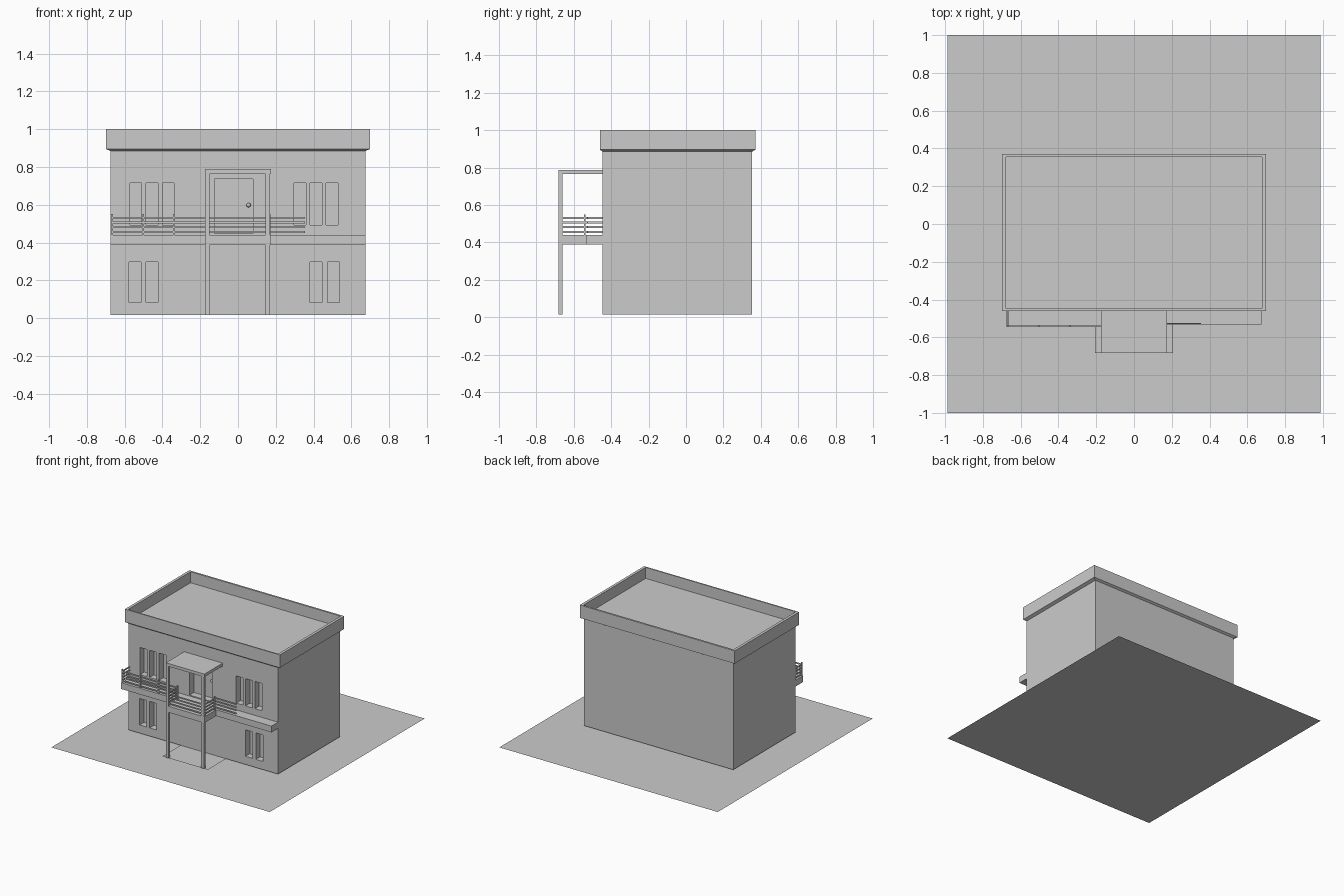
import bpy
import bmesh
from mathutils import Matrix, Vector

cube = bpy.data.objects.get("Cube")
if cube:
    bpy.data.objects.remove(cube, do_unlink=True)

grey = bpy.data.materials.new("plain_grey")
grey.use_nodes = True
grey.diffuse_color = (0.6, 0.6, 0.6, 1)
grey.node_tree.nodes["Principled BSDF"].inputs["Base Color"].default_value = (0.6, 0.6, 0.6, 1)


def finish(name, bm):
    bmesh.ops.recalc_face_normals(bm, faces=bm.faces)
    mesh = bpy.data.meshes.new(name)
    bm.to_mesh(mesh)
    bm.free()
    mesh.materials.append(grey)
    obj = bpy.data.objects.new(name, mesh)
    bpy.context.collection.objects.link(obj)
    return obj


def boxes(name, spans):
    """Join boxes, each given as ((x0, x1), (y0, y1), (z0, z1))."""
    bm = bmesh.new()
    for span in spans:
        centre = Vector([(a + b) / 2 for a, b in span])
        size = [b - a for a, b in span]
        bmesh.ops.create_cube(bm, size=1, matrix=Matrix.LocRotScale(centre, None, size))
    return finish(name, bm)


def sheet(name, xs, ys, z):
    bm = bmesh.new()
    bm.faces.new([bm.verts.new((xs[i], ys[j], z)) for i, j in ((0, 0), (1, 0), (1, 1), (0, 1))])
    obj = finish(name, bm)
    if obj.data.polygons[0].normal.z < 0:
        obj.data.flip_normals()
    return obj


BASE = 0.015
FRONT, BACK, SIDE = -0.447, 0.354, 0.675
PORCH, PORCH_FRONT = 0.174, -0.683
SLAB = (0.388, 0.439)

# Ground and porch paving
sheet("ground", (-0.987, 0.987), (-1, 1), 0)
sheet("porch_paving", (-0.206, 0.206), (PORCH_FRONT, FRONT), BASE)

# House block
house = boxes("house_walls", [((-SIDE, SIDE), (FRONT, BACK), (BASE, 0.886))])

# Window and door recesses
openings = []
for start in (-0.573, -0.486, -0.401, 0.296, 0.381, 0.466):
    openings.append((start, 0.063, 0.494, 0.716))
for start in (-0.576, -0.486, 0.381, 0.474):
    openings.append((start, 0.063, 0.082, 0.298))
openings.append((-0.124, 0.203, 0.447, 0.737))
cutter = boxes("opening_cutter", [((x, x + w), (FRONT - 0.1, FRONT + 0.055), (low, high))
                                  for x, w, low, high in openings])
cutter.hide_render = True
cut = house.modifiers.new("openings", "BOOLEAN")
cut.operation = "DIFFERENCE"
cut.solver = "EXACT"
cut.object = cutter
bpy.context.view_layer.objects.active = house
bpy.ops.object.modifier_apply(modifier="openings")
bpy.data.objects.remove(cutter, do_unlink=True)

# Roof with chamfered eave and sunken deck, lofted from rectangles
bm = bmesh.new()
rings = []
for outset, z in ((0, 0.885), (0.025, 0.895), (0.025, 1), (0.003, 1), (0.003, 0.91)):
    x, y0, y1 = SIDE + outset, FRONT - outset * 0.5, BACK + outset * 0.7
    rings.append([bm.verts.new(p) for p in ((-x, y0, z), (x, y0, z), (x, y1, z), (-x, y1, z))])
for low, high in zip(rings, rings[1:]):
    for i in range(4):
        j = (i + 1) % 4
        bm.faces.new((low[i], low[j], high[j], high[i]))
bm.faces.new(rings[-1])
bm.faces.new(rings[0][::-1])
finish("roof", bm)

# Balcony slabs and porch canopy
boxes("right_balcony", [((-SIDE, -PORCH), (-0.546, FRONT), SLAB)])
boxes("left_balcony", [((PORCH, SIDE), (-0.531, FRONT), SLAB)])
boxes("porch_balcony", [((-PORCH, PORCH), (PORCH_FRONT, FRONT), SLAB)])
boxes("porch_canopy", [((-PORCH, PORCH), (PORCH_FRONT, FRONT), (0.764, 0.788))])

# Porch columns
boxes("porch_columns", [((c - 0.012, c + 0.012), (PORCH_FRONT, PORCH_FRONT + 0.022), (BASE, 0.764))
                        for c in (-0.162, 0.158)])

# Railing posts
T = 0.005
boxes("railing_posts", [((x - T, x + T), (-0.541 - T, -0.541 + T), (SLAB[1], 0.55))
                        for x in (-0.667, -0.502, -0.34, -0.169, 0.167)])

# Railing bars: each run is its x span and y span
runs = [
    ((-0.67, -0.169), (-0.545, -0.538)),
    ((-0.672, -0.665), (-0.545, FRONT)),
    ((-0.15, 0.146), (-0.675, -0.668)),
    ((-0.172, -0.165), (-0.661, -0.538)),
    ((0.163, 0.17), (-0.661, -0.53)),
    ((0.167, 0.354), (-0.53, -0.523)),
]
bars = [(xs, ys, (z - T, z + T)) for xs, ys in runs for z in (0.456, 0.481, 0.506, 0.531)]
boxes("railing_bars", bars)

# Door knob, held on a short stem
boxes("knob_stem", [((0.053, 0.059), (FRONT + 0.03, FRONT + 0.056), (0.595, 0.601))])
bm = bmesh.new()
bmesh.ops.create_uvsphere(bm, u_segments=16, v_segments=8, radius=0.012,
                          matrix=Matrix.Translation((0.056, FRONT + 0.032, 0.598)))
for face in bm.faces:
    face.smooth = True
finish("door_knob", bm)
